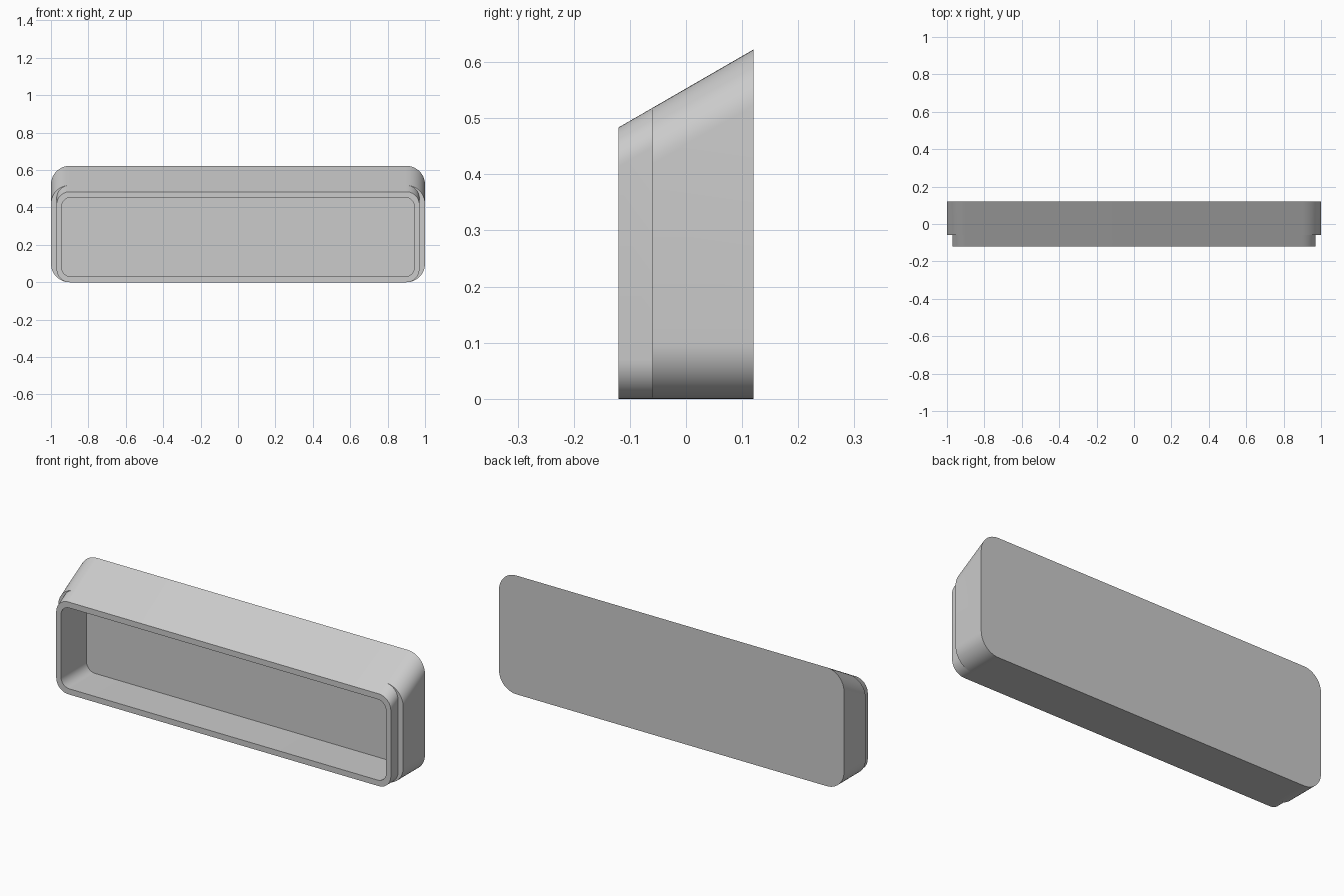
import bpy, bmesh, math

cube = bpy.data.objects.get("Cube")
if cube:
    bpy.data.objects.remove(cube, do_unlink=True)

SLOPE = math.tan(math.radians(30))
MID_HEIGHT = 0.553
SEGMENTS = 12


def rounded_ring(bm, y, half_width, inset, radius):
    """Rounded rectangle at depth y, its top following the sloped roof."""
    low = inset
    high = MID_HEIGHT + SLOPE * y - inset * 1.0
    cx = half_width - radius
    corners = [(cx, high - radius), (-cx, high - radius),
               (-cx, low + radius), (cx, low + radius)]
    ring = []
    for i, (x, z) in enumerate(corners):
        for s in range(SEGMENTS + 1):
            a = math.pi / 2 * (i + s / SEGMENTS)
            ring.append(bm.verts.new((x + radius * math.cos(a), y, z + radius * math.sin(a))))
    return ring


# Grey plastic
grey = bpy.data.materials.new("plain grey")
grey.use_nodes = True
colour = (0.6, 0.6, 0.6, 1)
grey.diffuse_color = colour
grey.node_tree.nodes["Principled BSDF"].inputs["Base Color"].default_value = colour

# Sections from the back wall, round the stepped lip and into the cavity
sections = [
    (0.12, 1.0, 0, 0.1),
    (-0.06, 1.0, 0, 0.1),
    (-0.06, 0.97, 0, 0.07),
    (-0.12, 0.97, 0, 0.07),
    (-0.12, 0.943, 0.03, 0.05),
    (0.092, 0.943, 0.03, 0.05),
]
bm = bmesh.new()
rings = [rounded_ring(bm, *s) for s in sections]
for a, b in zip(rings, rings[1:]):
    for i in range(len(a)):
        j = (i + 1) % len(a)
        bm.faces.new((a[i], a[j], b[j], b[i]))
bm.faces.new(rings[0])
bm.faces.new(rings[-1])
bmesh.ops.remove_doubles(bm, verts=bm.verts, dist=0.0001)
bmesh.ops.recalc_face_normals(bm, faces=bm.faces)

mesh = bpy.data.meshes.new("hollow_cover")
bm.to_mesh(mesh)
bm.free()
mesh.materials.append(grey)
cover = bpy.data.objects.new("hollow_cover", mesh)
bpy.context.collection.objects.link(cover)

# Smooth fillets, crisp edges
bpy.ops.object.select_all(action='DESELECT')
cover.select_set(True)
bpy.context.view_layer.objects.active = cover
bpy.ops.object.shade_smooth_by_angle(angle=math.radians(30))
